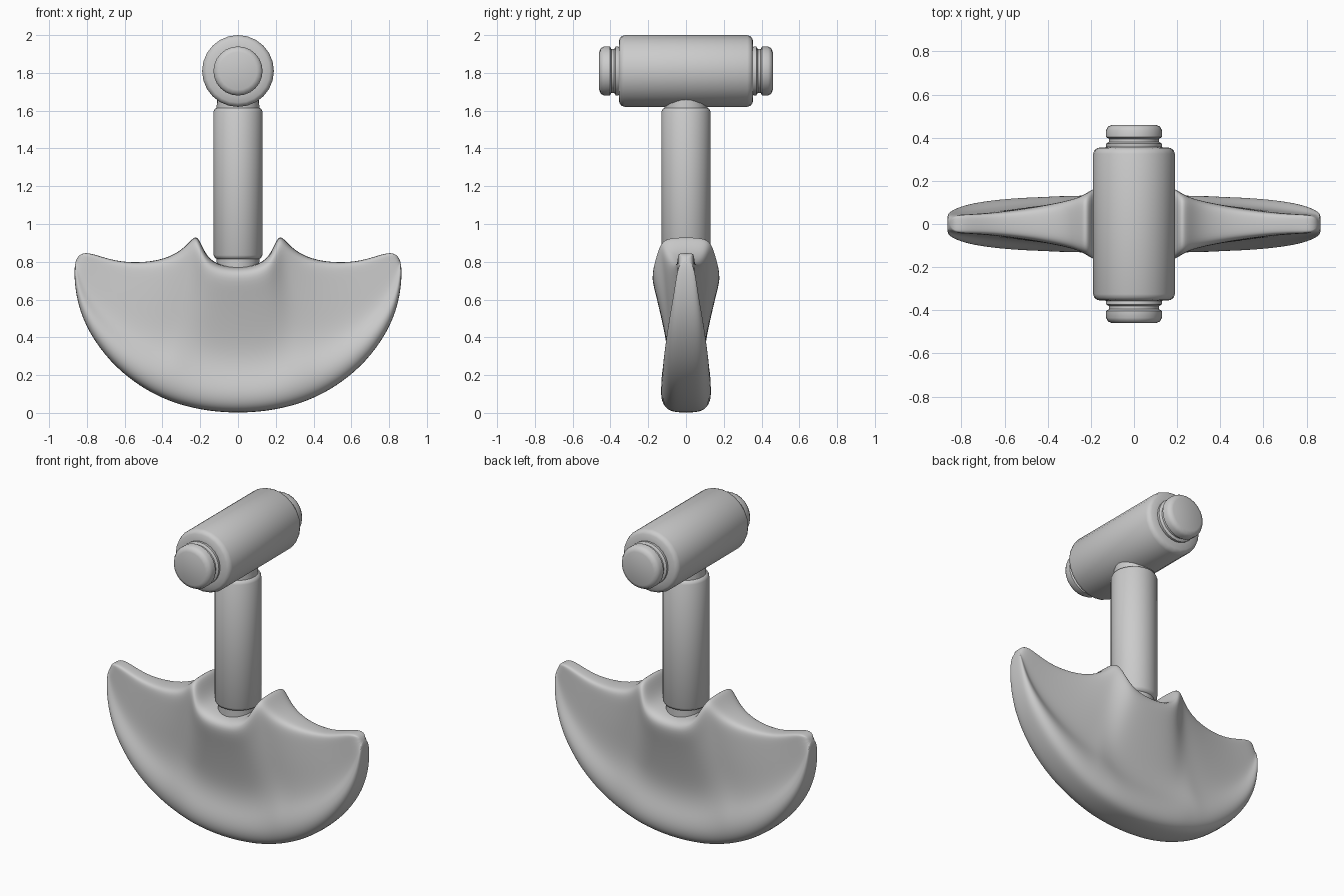
import bpy, bmesh
from math import sin, cos, pi, radians

if "Cube" in bpy.data.objects:
    bpy.data.objects.remove(bpy.data.objects["Cube"])


def finish(bm, name, angle):
    bmesh.ops.recalc_face_normals(bm, faces=bm.faces)
    me = bpy.data.meshes.new(name)
    bm.to_mesh(me)
    bm.free()
    ob = bpy.data.objects.new(name, me)
    bpy.context.collection.objects.link(ob)
    bpy.ops.object.select_all(action='DESELECT')
    ob.select_set(True)
    bpy.context.view_layer.objects.active = ob
    bpy.ops.object.shade_smooth_by_angle(angle=radians(angle))
    return ob


def loft(bm, rings):
    """Skin closed rings of points and cap both ends."""
    vs = [[bm.verts.new(p) for p in r] for r in rings]
    n = len(vs[0])
    for a, b in zip(vs, vs[1:]):
        for i in range(n):
            j = (i + 1) % n
            bm.faces.new((a[i], a[j], b[j], b[i]))
    bm.faces.new(vs[0])
    bm.faces.new(vs[-1])


def lathe(name, profile, place, sides=24):
    """Turn (radius, distance) points; place maps them onto an axis."""
    bm = bmesh.new()
    loft(bm, [[place(r * cos(2 * pi * i / sides), r * sin(2 * pi * i / sides), d)
               for i in range(sides)] for r, d in profile])
    return finish(bm, name, 40)


# Blade stations: top x, top z, arc angle, half thickness at top / middle / rim
stations = [
    (0.00, .772, 0, .185, .095, .135),
    (0.10, .782, 10, .185, .095, .135),
    (0.165, .825, 17, .18, .095, .135),
    (0.20, .910, 22, .155, .093, .133),
    (0.225, .942, 26, .135, .09, .132),
    (0.265, .895, 31, .118, .085, .128),
    (0.33, .838, 39, .10, .08, .125),
    (0.45, .798, 51, .075, .07, .115),
    (0.62, .795, 66, .052, .055, .095),
    (0.74, .833, 79, .045, .046, .068),
    (0.81, .852, 90, .042, .042, .05),
    (0.848, .832, 96, .027, .027, .03),
]

# Cross-section: (position top to arc, part of top, part of middle, part of rim)
section = [
    (0, .55, 0, 0), (.02, .88, 0, 0), (.07, 1, 0, 0), (.2, .7, .3, 0),
    (.4, .3, .7, 0), (.58, 0, 1, 0), (.7, 0, .8, .2), (.79, 0, .25, .75),
    (.87, 0, 0, 1), (.94, 0, 0, .92), (.985, 0, 0, .7), (1.0, 0, 0, .35),
]


def blade_ring(side, st):
    tx, tz, phi, top, mid, rim = st
    bx, bz = .868 * sin(radians(phi)), .72 - .722 * cos(radians(phi))
    half = [(side * (tx + (bx - tx) * v), a * top + b * mid + c * rim, tz + (bz - tz) * v)
            for v, a, b, c in section]
    return [(x, -y, z) for x, y, z in half] + half[::-1]


# Half-moon blade with a saddle for the post
bm = bmesh.new()
loft(bm, [blade_ring(-1, s) for s in stations[:0:-1]] + [blade_ring(1, s) for s in stations])
blade = finish(bm, "blade", 180)
sub = blade.modifiers.new("smooth", 'SUBSURF')
sub.levels = sub.render_levels = 2

# Upright post with narrow collars
lathe("post", [(.11, .72), (.113, .815), (.122, .82), (.13, .835), (.13, 1.595),
               (.122, 1.61), (.113, 1.615), (.11, 1.70)], lambda a, b, d: (a, b, d))

# Cross handle with grooved end knobs
half = [(.19, .325), (.183, .343), (.168, .353), (.128, .356), (.13, .362), (.13, .372),
        (.116, .38), (.116, .395), (.13, .403), (.13, .435), (.12, .452), (.10, .46)]
lathe("handle", [(r, -d) for r, d in half[::-1]] + half,
      lambda a, b, d: (a, d, 1.81 + b))
